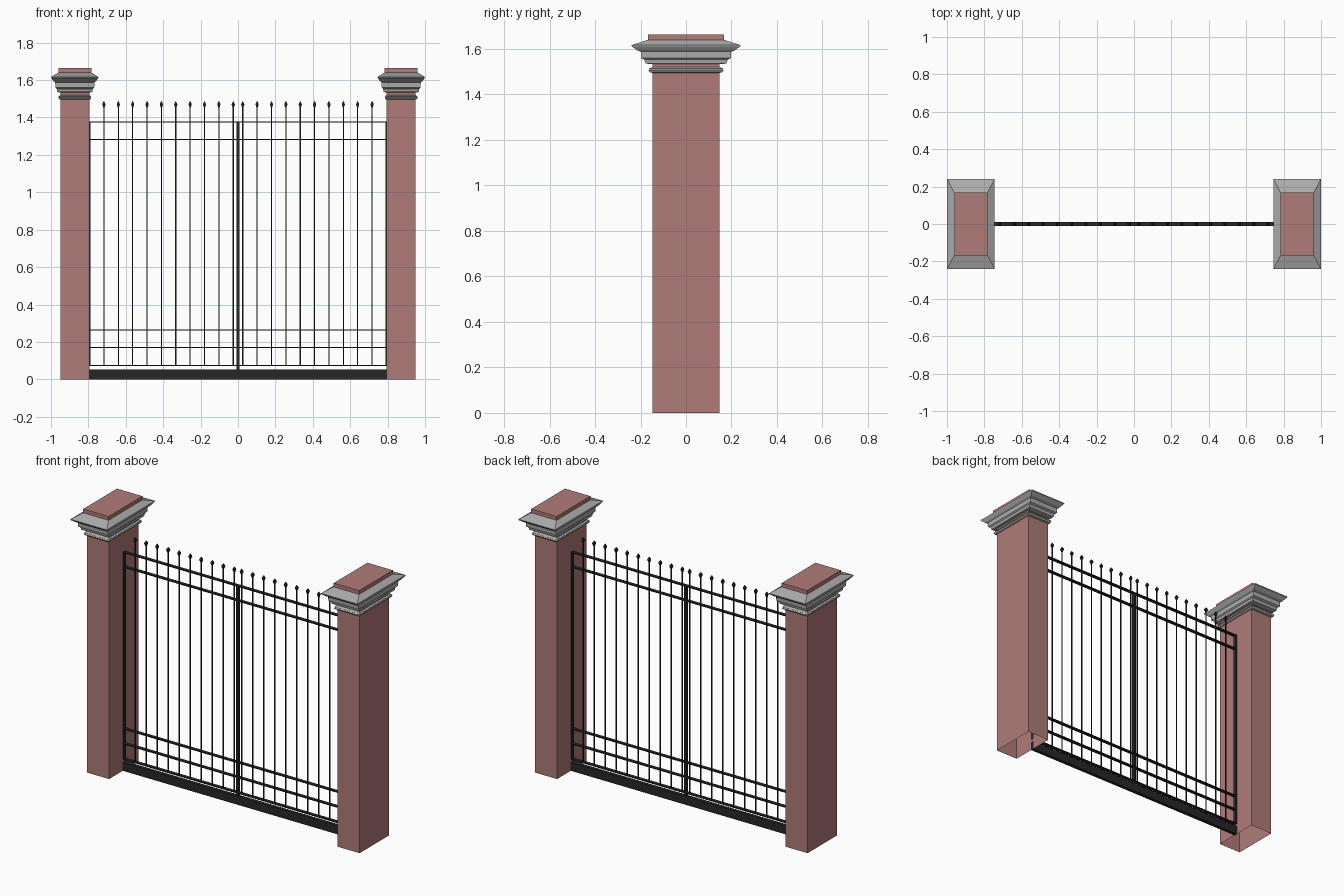
import bpy, bmesh

if "Cube" in bpy.data.objects:
    bpy.data.objects.remove(bpy.data.objects["Cube"])

def material(name, rgb):
    m = bpy.data.materials.new(name)
    m.diffuse_color = (*rgb, 1)
    m.use_nodes = True
    m.node_tree.nodes["Principled BSDF"].inputs["Base Color"].default_value = m.diffuse_color
    return m

BRICK = material("brick_red", (0.43, 0.2, 0.19))
STONE = material("stone_grey", (0.42, 0.42, 0.42))
IRON = material("dark_iron", (0.02, 0.02, 0.022))

def finish(bm, name, mat):
    bmesh.ops.recalc_face_normals(bm, faces=bm.faces)
    me = bpy.data.meshes.new(name)
    bm.to_mesh(me)
    bm.free()
    me.materials.append(mat)
    ob = bpy.data.objects.new(name, me)
    bpy.context.collection.objects.link(ob)
    return ob

def loft(bm, profile, cx, cy, ratio=1.0, bottom=True, top=True):
    """Stack rectangular rings; profile is (half depth, z), half width = depth * ratio."""
    rings = []
    for h, z in profile:
        w = h * ratio
        rings.append([bm.verts.new((cx + sx * w, cy + sy * h, z))
                      for sx, sy in ((-1, -1), (1, -1), (1, 1), (-1, 1))])
    for a, b in zip(rings, rings[1:]):
        for i in range(4):
            j = (i + 1) % 4
            bm.faces.new((a[i], a[j], b[j], b[i]))
    if bottom:
        bm.faces.new(rings[0][::-1])
    if top:
        bm.faces.new(rings[-1])

def box(bm, x0, x1, hy, z0, z1):
    loft(bm, [(hy, z0), (hy, z1)], (x0 + x1) / 2, 0, (x1 - x0) / 2 / hy)

PX, RATIO = 0.8725, 0.527
SHAFT = [(0.147, 0), (0.147, 1.545)]
COLLAR = [(0.147, 1.495), (0.160, 1.498), (0.166, 1.506), (0.160, 1.511),
          (0.164, 1.514), (0.147, 1.52)]
CAP = [(0.147, 1.533), (0.178, 1.536), (0.183, 1.553), (0.197, 1.56),
       (0.199, 1.588), (0.215, 1.594), (0.238, 1.611), (0.240, 1.617), (0.168, 1.64)]
BLOCK = [(0.168, 1.638), (0.168, 1.664)]

for side, s in (("left", -1), ("right", 1)):
    # pillar: hollow shaft, stone mouldings, top block
    for part, prof, mat, top in (("pillar_shaft", SHAFT, BRICK, False),
                                 ("pillar_collar", COLLAR, STONE, False),
                                 ("pillar_cap", CAP, STONE, False),
                                 ("pillar_top_block", BLOCK, BRICK, True)):
        bm = bmesh.new()
        loft(bm, prof, s * PX, 0, RATIO, bottom=False, top=top)
        finish(bm, f"{part}_{side}", mat)

    # gate leaf frame: flat stiles and rails
    bm = bmesh.new()
    for a, b, z0 in ((0.001, 0.007, 0.053), (0.789, 0.796, 0.07)):
        box(bm, min(s * a, s * b), max(s * a, s * b), 0.011, z0, 1.378)
    for z in (0.073, 0.17, 0.264, 1.283, 1.375):
        box(bm, min(s * 0.004, s * 0.793), max(s * 0.004, s * 0.793), 0.011, z - 0.003, z + 0.003)
    finish(bm, f"gate_frame_{side}", IRON)

    # pickets with spear tips
    bars, tips = bmesh.new(), bmesh.new()
    for i in range(10):
        x = s * (0.0255 + i * 0.0768)
        loft(bars, [(0.003, 0.073), (0.003, 1.46)], x, 0)
        loft(tips, [(0.003, 1.452), (0.0085, 1.469), (0.0075, 1.474), (0.001, 1.487)], x, 0)
    finish(bars, f"pickets_{side}", IRON)
    finish(tips, f"spear_tips_{side}", IRON)

# threshold beam between the pillars
bm = bmesh.new()
box(bm, -0.797, 0.797, 0.011, 0, 0.053)
finish(bm, "threshold_beam", IRON)
